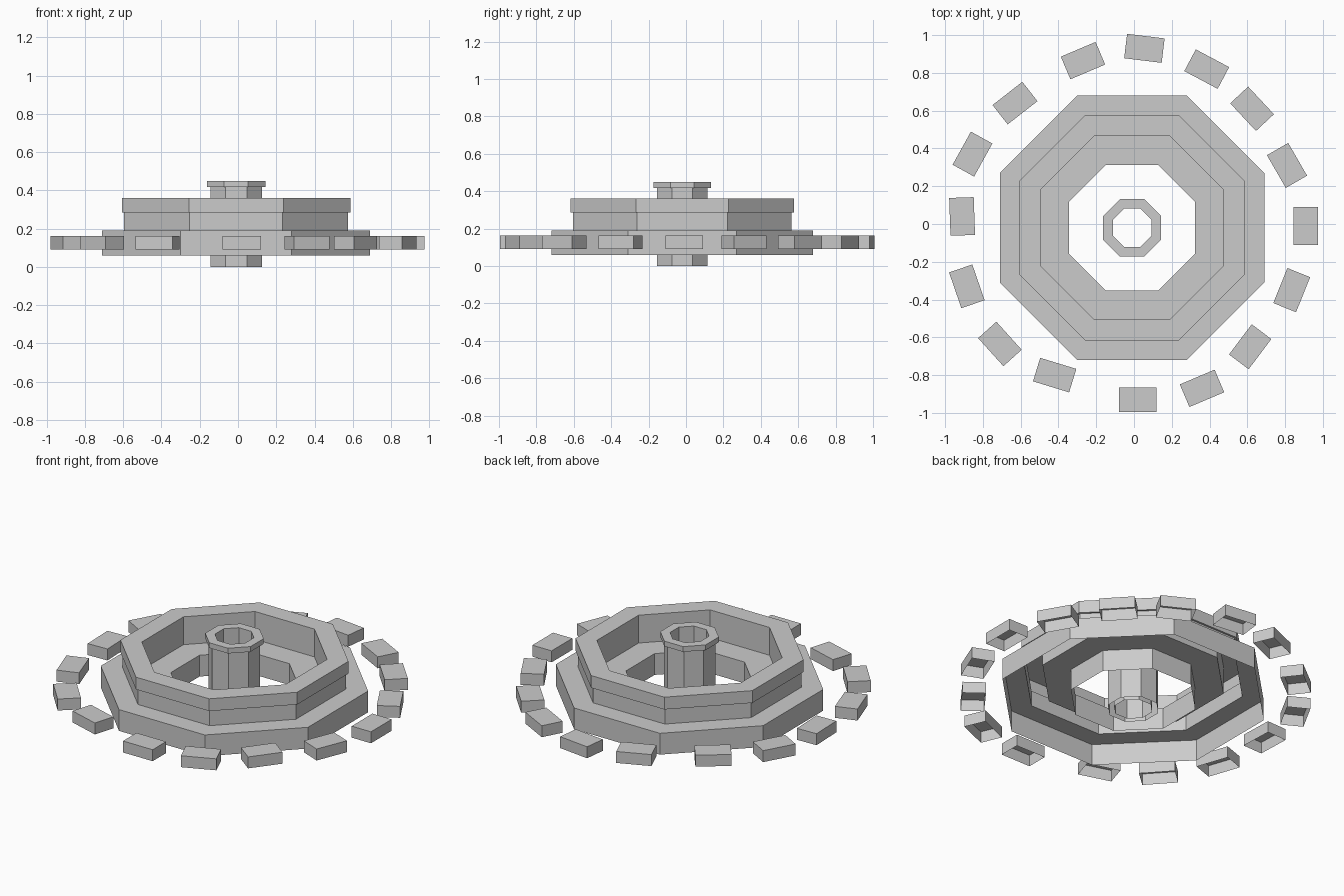
import bpy
import bmesh
from math import cos, sin, pi, radians
from mathutils import Matrix

cube = bpy.data.objects.get("Cube")
if cube:
    bpy.data.objects.remove(cube, do_unlink=True)

# Single plain grey for every part
grey = bpy.data.materials.new("plain_grey")
grey.use_nodes = True
colour = (0.6, 0.6, 0.6, 1)
grey.diffuse_color = colour
grey.node_tree.nodes["Principled BSDF"].inputs["Base Color"].default_value = colour

SIDES = 8
CENTRE = (-0.01, -0.02, 0)


def make_object(name, bm):
    mesh = bpy.data.meshes.new(name)
    bm.to_mesh(mesh)
    bm.free()
    mesh.materials.append(grey)
    obj = bpy.data.objects.new(name, mesh)
    bpy.context.collection.objects.link(obj)
    return obj


def octagon_shell(name, profile):
    """Sweep an (apothem, height) profile around the axis, flats to the front."""
    bm = bmesh.new()
    rings = []
    for apothem, z in profile:
        radius = apothem / cos(pi / SIDES)
        turns = [(i + 0.5) * 2 * pi / SIDES for i in range(SIDES)]
        rings.append([bm.verts.new((radius * cos(t), radius * sin(t), z)) for t in turns])
    for low, high in zip(rings, rings[1:]):
        for i in range(SIDES):
            j = (i + 1) % SIDES
            bm.faces.new((low[i], low[j], high[j], high[i]))
    obj = make_object(name, bm)
    obj.location = CENTRE
    return obj


def open_block(name, x, y, angle):
    """Low block with no underside."""
    bm = bmesh.new()
    bmesh.ops.create_cube(bm, size=1, matrix=Matrix.Diagonal((0.2, 0.13, 0.07, 1)))
    bm.normal_update()
    under = [f for f in bm.faces if f.normal.z < -0.5]
    bmesh.ops.delete(bm, geom=under, context="FACES")
    obj = make_object(name, bm)
    obj.location = (x, y, 0.127)
    obj.rotation_euler.z = radians(angle)
    return obj


# Stepped basin: outer wall, ledge, raised rim, sunken floor and central opening
octagon_shell("stepped_basin", [
    (0.7, 0.06), (0.7, 0.19), (0.585, 0.19), (0.585, 0.285), (0.597, 0.285),
    (0.597, 0.36), (0.485, 0.36), (0.485, 0.19), (0.333, 0.19), (0.333, 0.06)])

# Hollow central column with a flared lip
octagon_shell("central_column", [
    (0.135, 0), (0.135, 0.418), (0.153, 0.418), (0.153, 0.45), (0.102, 0.45), (0.102, 0)])

# Loose ring of surrounding blocks: x, y, turn in degrees
blocks = [
    (0.055, 0.93, -7), (-0.27, 0.865, 23), (-0.63, 0.64, 38), (-0.855, 0.37, 61),
    (-0.91, 0.04, 92), (-0.885, -0.33, -71), (-0.71, -0.635, -48), (-0.42, -0.8, -17),
    (0.02, -0.93, 0), (0.36, -0.87, 23), (0.615, -0.65, 53), (0.835, -0.35, 68),
    (0.91, -0.01, 90), (0.81, 0.31, -60), (0.625, 0.61, -47), (0.385, 0.82, -28)]
for number, (x, y, angle) in enumerate(blocks, 1):
    open_block(f"outer_block_{number}", x, y, angle)
